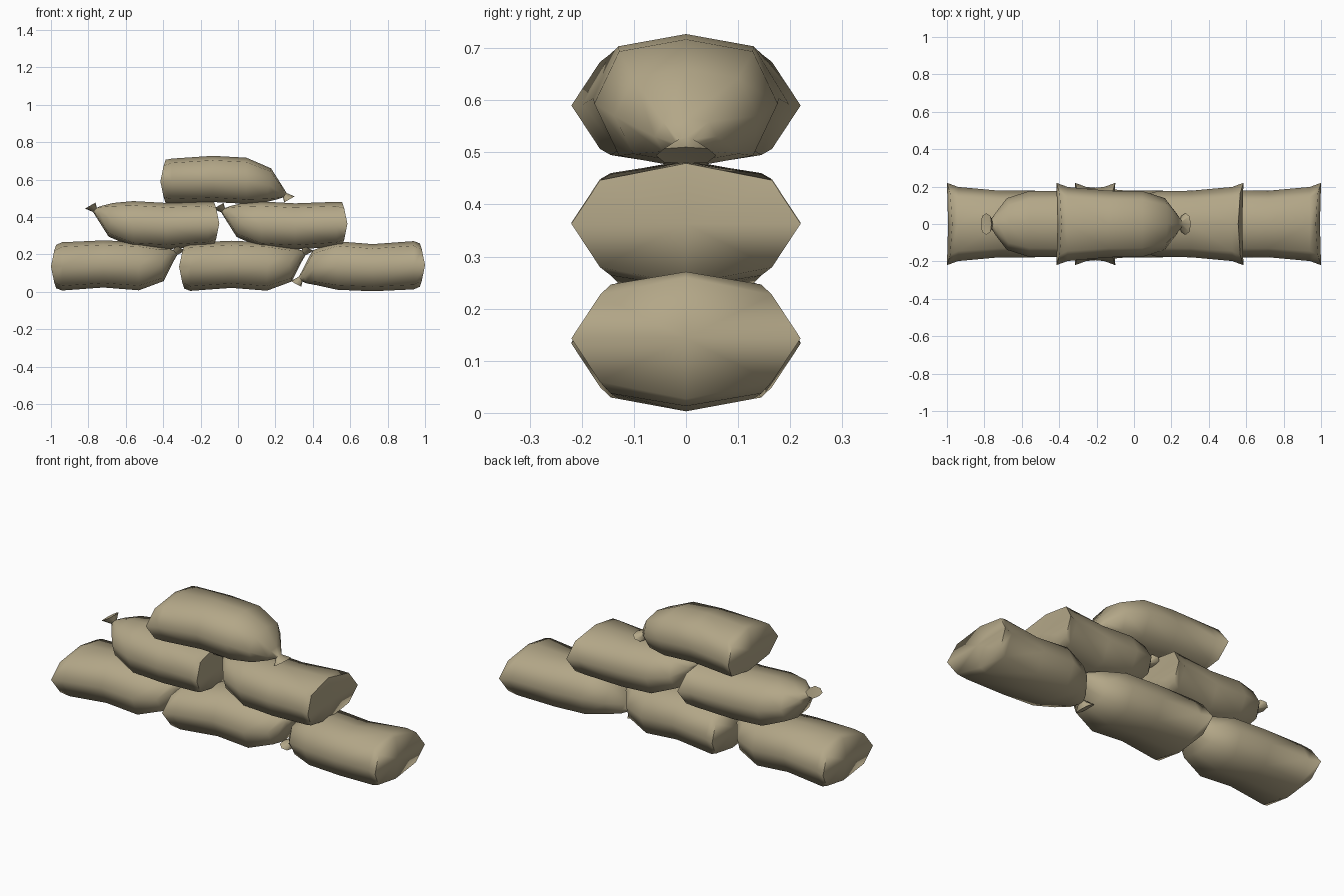
import bpy, bmesh, math

if "Cube" in bpy.data.objects:
    bpy.data.objects.remove(bpy.data.objects["Cube"])

sack = bpy.data.materials.new("sandbag_tan")
sack.diffuse_color = (0.45, 0.385, 0.245, 1)
sack.use_nodes = True
sack.node_tree.nodes["Principled BSDF"].inputs["Base Color"].default_value = sack.diffuse_color

# Side profiles of a bag lying with its knot drooping:
# (distance from flat end, top z, bottom z, half width, lean of the ring)
HOLLOW_TOP = [
    (0.06, 0.128, -0.130, 0.198, 0),
    (0.28, 0.112, -0.140, 0.178, 0),
    (0.47, 0.127, -0.132, 0.178, 0),
    (0.59, 0.078, -0.108, 0.135, 0.012),
    (0.645, -0.03, -0.098, 0.06, 0.012),
    (0.665, -0.062, -0.088, 0.018, 0.01),
    (0.69, -0.086, -0.116, 0.058, 0.028),
]
ROUND_TOP = [
    (0.06, 0.122, -0.118, 0.198, 0),
    (0.28, 0.137, -0.110, 0.178, 0),
    (0.46, 0.127, -0.120, 0.176, 0),
    (0.58, 0.07, -0.110, 0.138, 0.012),
    (0.64, -0.025, -0.095, 0.06, 0.012),
    (0.665, -0.062, -0.085, 0.018, 0.01),
    (0.69, -0.080, -0.112, 0.058, 0.028),
]


def octagon(bm, d, top, bot, w, lean, cy=0.73, cz=0.81):
    mid, h = (top + bot) / 2, (top - bot) / 2
    unit = [(1, 0), (cy, cz), (0, 1), (-cy, cz),
            (-1, 0), (-cy, -cz), (0, -1), (cy, -cz)]
    return [bm.verts.new((d + lean * z, y * w, mid + h * z)) for y, z in unit]


def sandbag(name, profile, x, z, direction, flip):
    bm = bmesh.new()
    # flat sewn end, its side corners pulled outwards
    rings = [octagon(bm, 0, 0.116, -0.116, 0.22, 0, 0.75, 0.72)]
    for v in rings[0]:
        v.co.x = 0.028 * (abs(v.co.z) / 0.116) ** 1.5
    # body, neck and flared knot
    rings += [octagon(bm, *r) for r in profile]
    for a, b in zip(rings, rings[1:]):
        for i in range(8):
            j = (i + 1) % 8
            bm.faces.new((a[i], a[j], b[j], b[i]))
    # end caps
    for ring, d in ((rings[0], 0.006), (rings[-1], profile[-1][0] - 0.008)):
        mid = sum(v.co.z for v in ring) / 8
        c = bm.verts.new((d, 0, mid))
        for i in range(8):
            bm.faces.new((c, ring[i], ring[(i + 1) % 8]))
    # turn into place
    for v in bm.verts:
        v.co = (x + direction * v.co.x, v.co.y, z + flip * v.co.z)
    bmesh.ops.recalc_face_normals(bm, faces=bm.faces)
    me = bpy.data.meshes.new(name)
    bm.to_mesh(me)
    bm.free()
    me.materials.append(sack)
    ob = bpy.data.objects.new(name, me)
    bpy.context.collection.objects.link(ob)
    bpy.ops.object.select_all(action='DESELECT')
    ob.select_set(True)
    bpy.context.view_layer.objects.active = ob
    bpy.ops.object.shade_smooth_by_angle(angle=math.radians(70))


# Bottom row
sandbag("sandbag_bottom_left", HOLLOW_TOP, -1.0, 0.135, 1, -1)
sandbag("sandbag_bottom_middle", HOLLOW_TOP, -0.315, 0.133, 1, -1)
sandbag("sandbag_bottom_right", HOLLOW_TOP, 1.0, 0.143, -1, 1)
# Middle row
sandbag("sandbag_middle_left", ROUND_TOP, -0.10, 0.365, -1, -1)
sandbag("sandbag_middle_right", ROUND_TOP, 0.585, 0.363, -1, -1)
# Top
sandbag("sandbag_top", ROUND_TOP, -0.415, 0.59, 1, 1)
